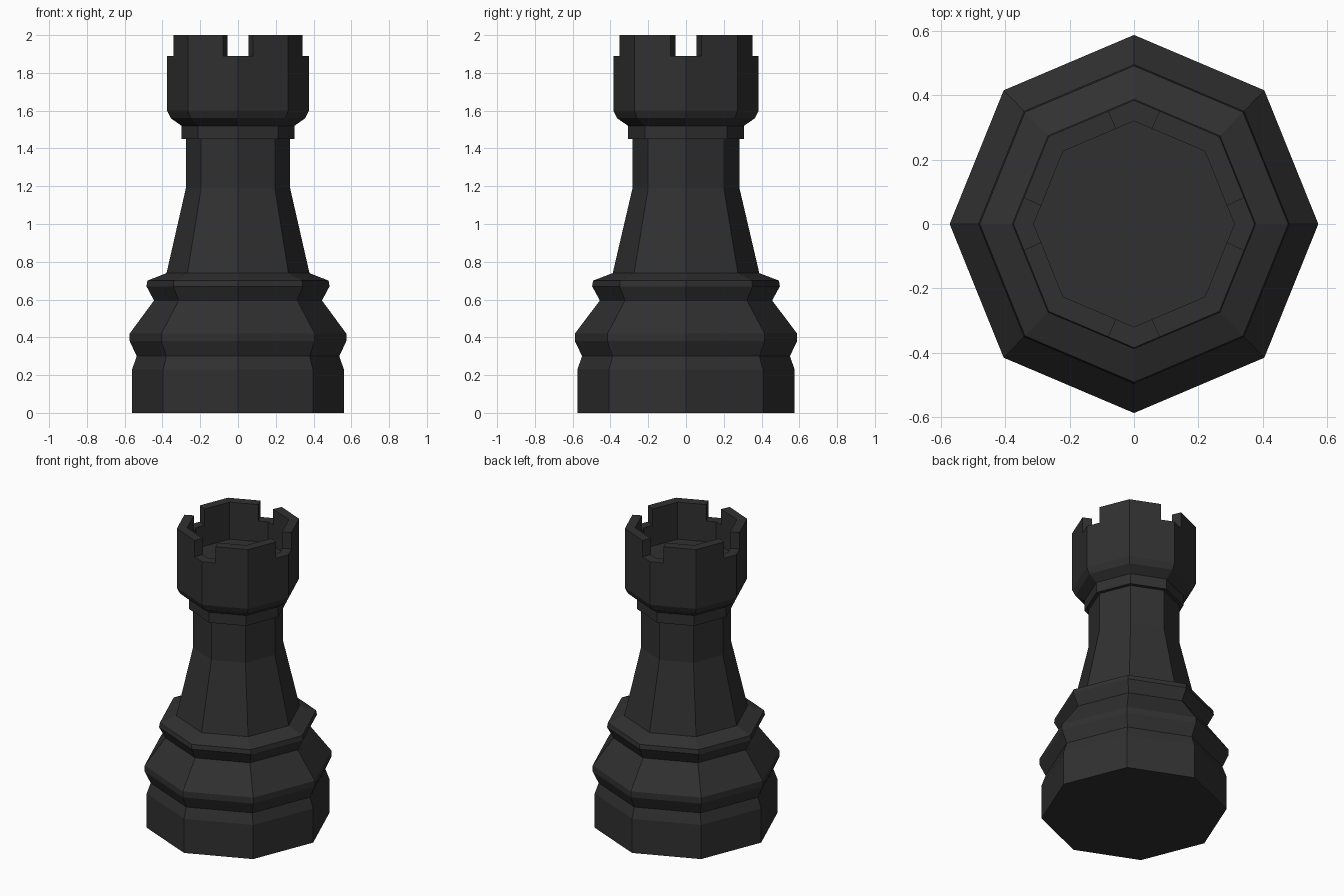
import bpy, bmesh
from math import sin, cos, pi

if "Cube" in bpy.data.objects:
    bpy.data.objects.remove(bpy.data.objects["Cube"])

XS = 0.975  # slightly narrower in x than in y
N = 8

mat = bpy.data.materials.new("dark")
mat.diffuse_color = (0.03, 0.03, 0.03, 1)
mat.use_nodes = True
mat.node_tree.nodes["Principled BSDF"].inputs["Base Color"].default_value = mat.diffuse_color


def corner(r, i):
    a = 2 * pi * i / N
    return r * XS * cos(a), r * sin(a)


def finish(bm, name):
    bmesh.ops.remove_doubles(bm, verts=bm.verts, dist=1e-5)
    bmesh.ops.recalc_face_normals(bm, faces=bm.faces)
    me = bpy.data.meshes.new(name)
    bm.to_mesh(me)
    bm.free()
    me.materials.append(mat)
    bpy.context.collection.objects.link(bpy.data.objects.new(name, me))


# Eight-sided profile (radius, height): base, stem, cup outside, cup inside
FLOOR, SILL, TOP = 1.75, 1.89, 2.0
R_OUT, R_IN = 0.385, 0.32
profile = [(0.575, 0), (0.575, 0.23), (0.55, 0.30), (0.588, 0.38), (0.588, 0.42),
           (0.456, 0.595), (0.497, 0.67), (0.492, 0.70), (0.388, 0.74),
           (0.283, 1.19), (0.283, 1.45), (0.307, 1.45), (0.307, 1.52),
           (0.365, 1.56), (R_OUT, 1.60), (R_OUT, SILL)]
cup_inside = [(R_IN, SILL), (R_IN, FLOOR)]

bm = bmesh.new()


def ring(r, z):
    return [bm.verts.new((*corner(r, i), z)) for i in range(N)]


def skin(rings):
    for a, b in zip(rings, rings[1:]):
        for i in range(N):
            j = (i + 1) % N
            bm.faces.new((a[i], a[j], b[j], b[i]))


outer = [ring(r, z) for r, z in profile]
inner = [ring(r, z) for r, z in cup_inside]
skin(outer)
skin(inner)
bm.faces.new(outer[0])
bm.faces.new(inner[-1])


# Battlements: 16 points round the rim, notches at the corners on the axes
def rim(r, t):
    pts = []
    for i in range(N):
        (x0, y0), (x1, y1) = corner(r, i), corner(r, i + 1)
        f = t if i % 2 == 0 else 1 - t
        pts += [(x0, y0), (x0 + (x1 - x0) * f, y0 + (y1 - y0) * f)]
    return pts


po, pi_ = rim(R_OUT, 0.30), rim(R_IN, 0.25)


def quad(*pts):
    bm.faces.new([bm.verts.new(p) for p in pts])


for k in range(16):
    a, b, c, d = po[k], po[(k + 1) % 16], pi_[(k + 1) % 16], pi_[k]
    raised = k % 4 in (1, 2)
    z = TOP if raised else SILL
    quad((*a, z), (*b, z), (*c, z), (*d, z))
    if raised:
        quad((*a, SILL), (*b, SILL), (*b, TOP), (*a, TOP))
        quad((*c, SILL), (*d, SILL), (*d, TOP), (*c, TOP))
    if k % 2:  # notch side walls
        quad((*a, SILL), (*d, SILL), (*d, TOP), (*a, TOP))

finish(bm, "tower_piece")
